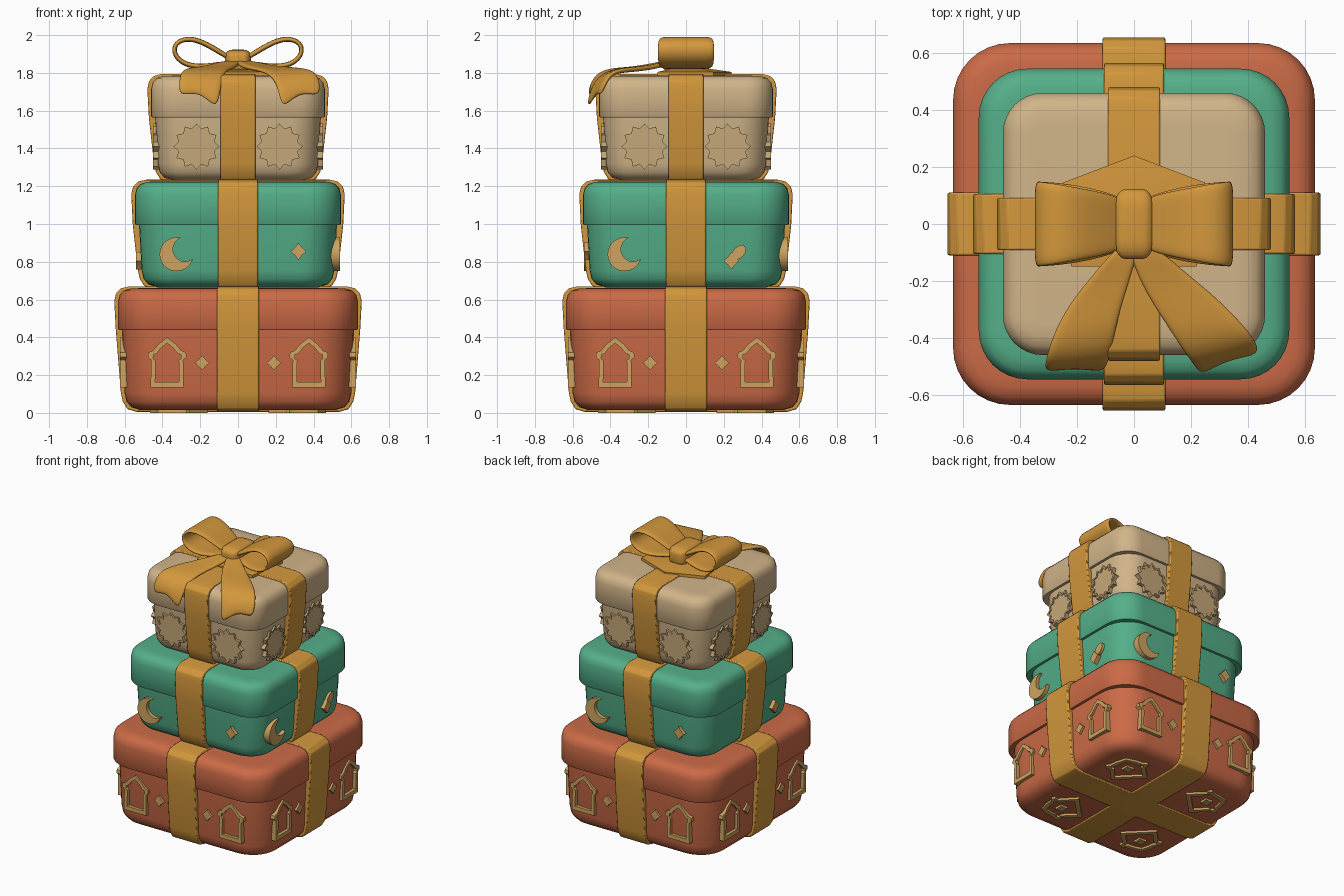
import bpy, bmesh, math
from math import sin, cos, pi, radians
from mathutils import Matrix, Vector

cube = bpy.data.objects.get("Cube")
if cube:
    bpy.data.objects.remove(cube, do_unlink=True)


def material(name, rgb):
    m = bpy.data.materials.new(name)
    m.use_nodes = True
    m.diffuse_color = (*rgb, 1)
    m.node_tree.nodes["Principled BSDF"].inputs["Base Color"].default_value = (*rgb, 1)
    return m


RED = material("terracotta", (0.60, 0.145, 0.062))
GREEN = material("jade green", (0.09, 0.43, 0.25))
CREAM = material("cream", (0.64, 0.46, 0.25))
SAND = material("sand", (0.56, 0.39, 0.19))
GOLD = material("ribbon gold", (0.65, 0.31, 0.045))
TRIM = material("pale gold trim", (0.62, 0.37, 0.12))


def finish(name, bm, mat, angle=40):
    bmesh.ops.recalc_face_normals(bm, faces=bm.faces)
    me = bpy.data.meshes.new(name)
    bm.to_mesh(me)
    bm.free()
    me.materials.append(mat)
    me.shade_smooth()
    me.set_sharp_from_angle(angle=radians(angle))
    ob = bpy.data.objects.new(name, me)
    bpy.context.collection.objects.link(ob)
    return ob


def rounded_square(half, radius, z, n=8):
    pts = []
    for q in range(4):
        for i in range(n + 1):
            a = (q + i / n) * pi / 2
            c = half - radius
            sx, sy = (1, -1, -1, 1)[q], (1, 1, -1, -1)[q]
            pts.append((sx * c + radius * cos(a), sy * c + radius * sin(a), z))
    return pts


def loft(name, profile, radius, mat):
    """Stack rounded squares; profile is (half width, height)."""
    bm = bmesh.new()
    rings = [[bm.verts.new(p) for p in rounded_square(h, max(radius - (profile[2][0] - h), 0.04), z)]
             for h, z in profile]
    for a, b in zip(rings, rings[1:]):
        for i in range(len(a)):
            j = (i + 1) % len(a)
            bm.faces.new((a[i], a[j], b[j], b[i]))
    bm.faces.new(rings[0])
    bm.faces.new(rings[-1])
    return finish(name, bm, mat)


def prism(name, outer, mat, depth, matrix, inner=None):
    """Extrude a 2D outline, or the frame between two outlines, along local z."""
    bm = bmesh.new()
    o = [bm.verts.new((x, y, 0)) for x, y in outer]
    if inner:
        i = [bm.verts.new((x, y, 0)) for x, y in inner]
        n = len(o)
        faces = [bm.faces.new((o[k], o[(k + 1) % n], i[(k + 1) % n], i[k])) for k in range(n)]
    else:
        faces = [bm.faces.new(o)]
    ext = bmesh.ops.extrude_face_region(bm, geom=faces)["geom"]
    bmesh.ops.translate(bm, vec=(0, 0, depth), verts=[g for g in ext if isinstance(g, bmesh.types.BMVert)])
    bm.transform(matrix)
    return finish(name, bm, mat, 30)


def bevel(ob, width, segments=2):
    m = ob.modifiers.new("soft edges", "BEVEL")
    m.width, m.segments, m.limit_method = width, segments, "ANGLE"


# Boxes, lids and the ribbons wrapped round them
def tier(label, half, z0, seam, z1, radius, band, mat):
    b = half - 0.02
    loft(label + "_body", [(b - 0.10, z0), (b - 0.05, z0 + 0.015), (b - 0.025, z0 + 0.045),
                           (b - 0.015, z0 + 0.09), (b, seam + 0.02)], radius, mat)
    loft(label + "_lid", [(half - 0.02, seam), (half - 0.004, seam), (half, seam + 0.006),
                          (half, z1 - 0.07), (half - 0.009, z1 - 0.035), (half - 0.03, z1 - 0.013),
                          (half - 0.065, z1 - 0.002), (half - 0.11, z1)], radius, mat)
    side = [(half - 0.10, z0 - 0.01), (half - 0.05, z0 + 0.005), (half - 0.025, z0 + 0.045),
            (half - 0.015, z0 + 0.09), (half + 0.012, seam), (half + 0.02, z1 - 0.07),
            (half + 0.011, z1 - 0.028), (half - 0.015, z1 - 0.001), (half - 0.06, z1 + 0.01)]
    outline = side + [(-x, z) for x, z in reversed(side)]
    for k, way in enumerate(("across", "along")):
        place = Matrix.Rotation(k * pi / 2, 4, "Z") @ Matrix.Translation((0, band, 0)) @ Matrix.Rotation(pi / 2, 4, "X")
        bevel(prism(f"{label}_ribbon_{way}", outline, GOLD, 2 * band, place), 0.006)


tier("bottom_box", 0.635, 0.015, 0.44, 0.66, 0.20, 0.11, RED)
tier("middle_box", 0.545, 0.665, 0.995, 1.225, 0.17, 0.105, GREEN)
tier("top_box", 0.46, 1.23, 1.565, 1.785, 0.14, 0.092, CREAM)


# Raised ornaments: face 0 is the front, then counter-clockwise seen from above
def on_side(face, u, z, dist, sink=0.04):
    return (Matrix.Rotation(face * pi / 2, 4, "Z") @ Matrix.Translation((u, -dist + sink, z))
            @ Matrix.Rotation(pi / 2, 4, "X"))


def scaled(pts, sx, sy):
    return [(x * sx, y * sy) for x, y in pts]


def polar(r, a):
    return (r * cos(a), r * sin(a))


DIAMOND = [(0.04, 0), (0.012, 0.012), (0, 0.04), (-0.012, 0.012),
           (-0.04, 0), (-0.012, -0.012), (0, -0.04), (0.012, -0.012)]
DIAMOND = [(x * (1 if y == 0 or x == 0 else 1.5), y * (1 if y == 0 or x == 0 else 1.5)) for x, y in DIAMOND]
half_arch = [(0.088, -0.13), (0.085, 0.015), (0.103, 0.03), (0.1, 0.055), (0.075, 0.065), (0.045, 0.1)]
ARCH = half_arch + [(0, 0.135)] + [(-x, y) for x, y in reversed(half_arch)]
STAR = [polar(0.122 if i % 2 else 0.098, i * pi / 12 + pi / 12) for i in range(24)]
MOON = [polar(0.09, radians(75 + i * 270 / 24)) for i in range(25)]
hollow = Vector(polar(0.052, radians(30)))
start = math.atan2(MOON[-1][1] - hollow.y, MOON[-1][0] - hollow.x)
sweep = 2 * (start - radians(30)) + 2 * pi
while sweep > 2 * pi:
    sweep -= 2 * pi
MOON += [tuple(hollow + Vector(polar(0.0646, start - sweep * i / 16))) for i in range(1, 16)]

for f, side in enumerate(("front", "left", "back", "right")):
    for s in (-1, 1):
        end = "a" if s < 0 else "b"
        prism(f"{side}_arch_{end}", ARCH, TRIM, 0.054, on_side(f, s * 0.375, 0.265, 0.61),
              scaled(ARCH, 0.72, 0.78))
        prism(f"{side}_low_diamond_{end}", DIAMOND, TRIM, 0.052, on_side(f, s * 0.19, 0.265, 0.61))
        prism(f"{side}_star_plate_{end}", STAR, SAND, 0.046, on_side(f, s * 0.22, 1.41, 0.437))
        prism(f"{side}_star_frame_{end}", STAR, SAND, 0.052, on_side(f, s * 0.22, 1.41, 0.437),
              scaled(STAR, 0.86, 0.86))
    spots = [(-0.19, 1.05), (0.28, 1.05), (0.32, 0.855)] if f % 2 == 0 else [(-0.32, 1.05), (0.24, 1.05), (0.24, 0.805)]
    for n, (u, z) in enumerate(spots):
        prism(f"{side}_diamond_{n}", scaled(DIAMOND, 1.05, 1.15 if n > 1 else 1), TRIM, 0.056,
              on_side(f, u, z, 0.525))
    if f < 3:
        prism(f"{side}_moon", MOON, TRIM, 0.058, on_side(f, -0.325, 0.84, 0.522))

# Small pale oval beside one diamond
oval = [polar(1, i * pi / 8) for i in range(16)]
prism("left_oval", scaled(oval, 0.045, 0.03), TRIM, 0.05,
      on_side(1, 0.28, 0.85, 0.525) @ Matrix.Rotation(pi / 4, 4, "Z"))

# Arched ornaments under the bottom box
for k in range(4):
    place = Matrix.Rotation(k * pi / 2 + pi / 4, 4, "Z") @ Matrix.Translation((0, 0.47, 0))
    wide = scaled(ARCH, 1.35, 0.95)
    prism(f"base_arch_{k}", wide, TRIM, 0.03, place, scaled(wide, 0.75, 0.75))
    prism(f"base_diamond_{k}", DIAMOND, TRIM, 0.03, place)


# Bow
def ribbon(name, rows, thickness, notch=0.0):
    """Strip through rows of (centre, half-width vector)."""
    bm = bmesh.new()
    cols = (-1, -0.5, 0, 0.5, 1)
    grid = [[bm.verts.new(Vector(c) + Vector(w) * t) for t in cols] for c, w in rows]
    back = (Vector(rows[-2][0]) - Vector(rows[-1][0])).normalized()
    for v, t in zip(grid[-1], cols):
        v.co += back * notch * (1 - abs(t))
    for a, b in zip(grid, grid[1:]):
        for i in range(len(cols) - 1):
            bm.faces.new((a[i], a[i + 1], b[i + 1], b[i]))
    ob = finish(name, bm, GOLD, 180)
    m = ob.modifiers.new("thickness", "SOLIDIFY")
    m.thickness, m.offset = thickness, 0
    m = ob.modifiers.new("smooth", "SUBSURF")
    m.levels = m.render_levels = 2
    return ob


loop = [(0.03, 1.87, 0.09), (0.12, 1.925, 0.115), (0.2, 1.97, 0.13), (0.28, 1.985, 0.145),
        (0.342, 1.95, 0.152), (0.335, 1.885, 0.152), (0.27, 1.838, 0.148), (0.18, 1.832, 0.135),
        (0.1, 1.845, 0.115), (0.03, 1.85, 0.09)]
for s, side in ((1, "left"), (-1, "right")):
    ribbon(f"bow_loop_{side}", [((s * x, 0, z), (0, w, 0)) for x, z, w in loop], 0.028)

tail_drop = [(1.86, 0.04, 0), (1.83, 0.075, 0), (1.818, 0.1, 0), (1.805, 0.112, 0.01),
             (1.755, 0.112, 0.025), (1.645, 0.105, 0.035)]
tails = {"right": (-1, 0.0, [(-0.02, -0.08), (-0.09, -0.2), (-0.15, -0.31), (-0.185, -0.42), (-0.2, -0.485), (-0.212, -0.515)]),
         "left": (1, 0.35, [(0.02, -0.08), (0.1, -0.19), (0.2, -0.3), (0.28, -0.4), (0.32, -0.455), (0.335, -0.49)])}
for side, (s, lean, path) in tails.items():
    ribbon(f"bow_tail_{side}", [((x, y, z), (s * w, lean * w, tilt))
                                for (x, y), (z, w, tilt) in zip(path, tail_drop)], 0.026, 0.045)

# Knot
bm = bmesh.new()
bmesh.ops.create_cube(bm, size=1)
bmesh.ops.bevel(bm, geom=bm.edges[:], offset=0.28, segments=5, profile=0.5, affect="EDGES")
bm.transform(Matrix.Translation((0, 0, 1.86)) @ Matrix.Diagonal((0.14, 0.245, 0.125, 1)))
finish("bow_knot", bm, GOLD, 60)

# Folded ribbon spread beneath the bow
bm = bmesh.new()
rim = [(0, 0.24), (0.25, 0.145), (0.22, -0.15), (-0.22, -0.15), (-0.25, 0.145)]
low = [bm.verts.new((x, y, 1.78)) for x, y in rim]
mid = [bm.verts.new((x, y, 1.805)) for x, y in rim]
peak = bm.verts.new((0, 0, 1.84))
for i in range(len(rim)):
    j = (i + 1) % len(rim)
    bm.faces.new((low[i], low[j], mid[j], mid[i]))
    bm.faces.new((mid[i], mid[j], peak))
bm.faces.new(low)
finish("bow_underlay", bm, GOLD, 30)
